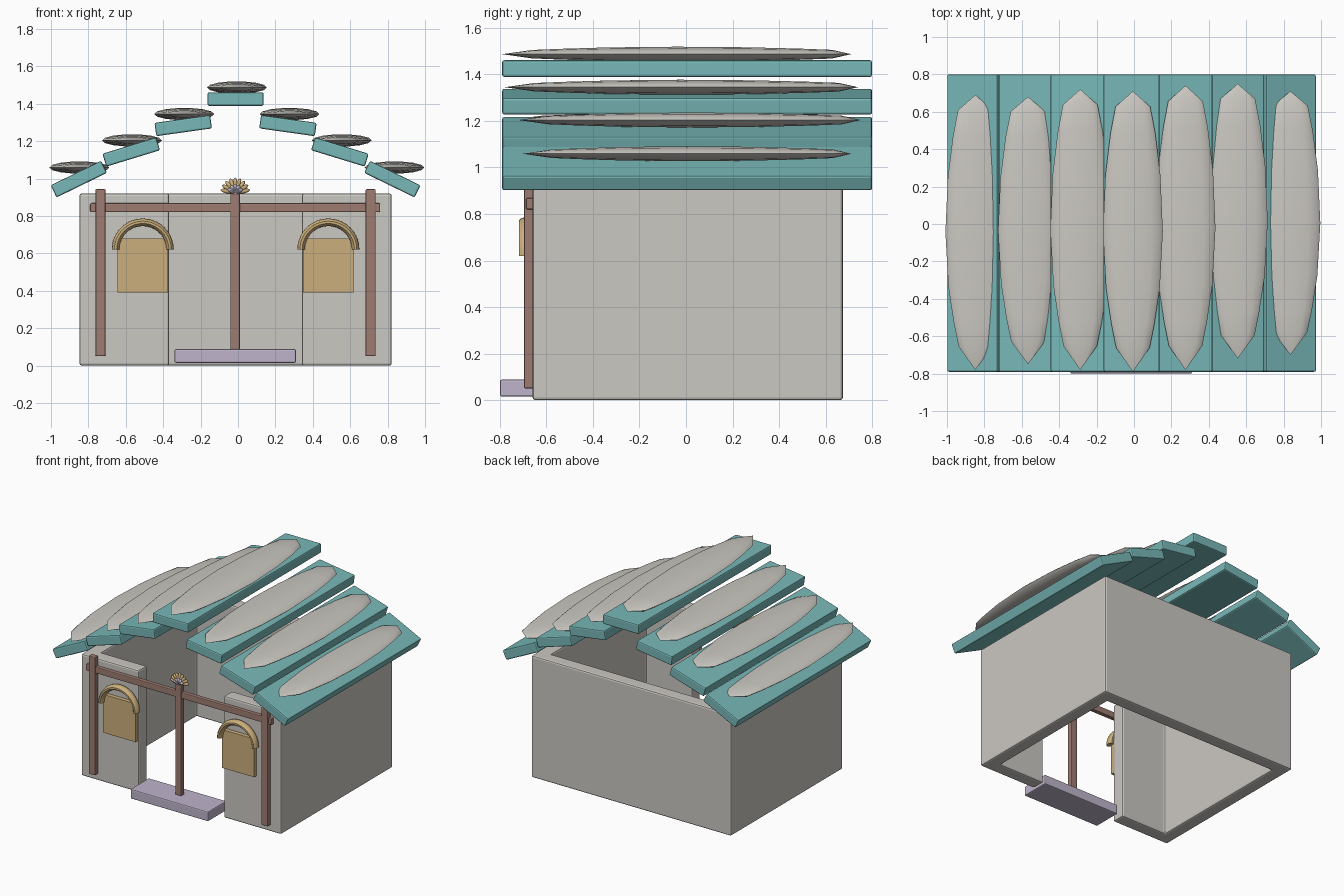
import bpy, bmesh, math
from mathutils import Matrix, Vector

cube = bpy.data.objects.get("Cube")
if cube:
    bpy.data.objects.remove(cube, do_unlink=True)


def material(name, rgb):
    m = bpy.data.materials.new(name)
    m.use_nodes = True
    m.diffuse_color = (*rgb, 1)
    m.node_tree.nodes["Principled BSDF"].inputs["Base Color"].default_value = (*rgb, 1)
    return m


PLASTER = material("plaster", (0.60, 0.58, 0.54))
TEAL = material("teal_plank", (0.19, 0.48, 0.48))
WOOD = material("brown_wood", (0.34, 0.20, 0.17))
GOLD = material("sandy_gold", (0.60, 0.43, 0.20))
LILAC = material("lilac_stone", (0.52, 0.46, 0.60))
MID = -0.013  # symmetry line of the building


def finish(bm, name, mat, bevel=0, smooth=None):
    bmesh.ops.recalc_face_normals(bm, faces=bm.faces)
    me = bpy.data.meshes.new(name)
    bm.to_mesh(me)
    bm.free()
    me.materials.append(mat)
    ob = bpy.data.objects.new(name, me)
    bpy.context.collection.objects.link(ob)
    if bevel:
        mod = ob.modifiers.new("soft_edges", "BEVEL")
        mod.width = bevel
        mod.segments = 2
    if smooth:
        bpy.ops.object.select_all(action="DESELECT")
        ob.select_set(True)
        bpy.context.view_layer.objects.active = ob
        bpy.ops.object.shade_smooth_by_angle(angle=math.radians(smooth))
    return ob


def box(name, mat, x, y, z, bevel=0.006, tilt=0):
    """Box from (low, high) ranges, tilted about its own y axis."""
    lo, hi = Vector((x[0], y[0], z[0])), Vector((x[1], y[1], z[1]))
    bm = bmesh.new()
    bmesh.ops.create_cube(bm, size=1, matrix=Matrix.Diagonal((*(hi - lo), 1)))
    ob = finish(bm, name, mat, bevel)
    ob.location = (lo + hi) / 2
    ob.rotation_euler.y = tilt
    return ob


def walls():
    """Open-fronted plan outline extruded upward."""
    half, gap, t, front, back = 0.835, 0.355, 0.1, -0.66, 0.675
    side = [(gap, front), (half, front), (half, back)]
    inner = [(half - t, back - t), (half - t, front + t), (gap, front + t)]
    plan = side + [(-x, y) for x, y in reversed(side)]
    plan += [(-x, y) for x, y in reversed(inner)] + inner
    bm = bmesh.new()
    face = bm.faces.new([bm.verts.new((x + MID, y, 0)) for x, y in plan])
    ext = bmesh.ops.extrude_face_region(bm, geom=[face])
    top = [v for v in ext["geom"] if isinstance(v, bmesh.types.BMVert)]
    bmesh.ops.translate(bm, verts=top, vec=(0, 0, 0.92))
    finish(bm, "walls", PLASTER, 0.012)


def arch(name, cx):
    """Half ring with an oval section above a window."""
    bm = bmesh.new()
    rings, sides = 20, 10
    loops = []
    for i in range(rings + 1):
        a = math.pi * i / rings
        loop = []
        for j in range(sides):
            b = math.tau * j / sides
            r = 0.146 + 0.02 * math.cos(b)
            loop.append(bm.verts.new((cx + r * math.cos(a), -0.69 + 0.03 * math.sin(b),
                                      0.62 + r * math.sin(a))))
        loops.append(loop)
    for p, q in zip(loops, loops[1:]):
        for j in range(sides):
            k = (j + 1) % sides
            bm.faces.new((p[j], p[k], q[k], q[j]))
    bm.faces.new(loops[0])
    bm.faces.new(loops[-1])
    finish(bm, name, GOLD, smooth=40)


def pad(name, cx, cz, y0, y1):
    """Long flattened pod with pointed ends."""
    shape = [(0.085, 0.56), (0.17, 0.72), (0.3, 0.9), (0.5, 1), (0.7, 0.92),
             (0.85, 0.75), (0.945, 0.58)]
    sides = 14
    bm = bmesh.new()
    loops = [[bm.verts.new((cx + 0.16 * w * math.cos(math.tau * j / sides), y0 + (y1 - y0) * t,
                            cz + 0.033 * w * math.sin(math.tau * j / sides)))
              for j in range(sides)] for t, w in shape]
    tips = [bm.verts.new((cx, y, cz)) for y in (y0, y1)]
    for j in range(sides):
        k = (j + 1) % sides
        for p, q in zip(loops, loops[1:]):
            bm.faces.new((p[j], p[k], q[k], q[j]))
        bm.faces.new((tips[0], loops[0][k], loops[0][j]))
        bm.faces.new((tips[1], loops[-1][j], loops[-1][k]))
    finish(bm, name, PLASTER, smooth=60)


def petals(name, mat, count, spread, length, width, y):
    """Fan of pointed petals around the top of the middle post."""
    bm = bmesh.new()
    for i in range(count):
        a = spread * (2 * i / (count - 1) - 1)
        m = (Matrix.Translation((MID - 0.002, y, 0.925)) @ Matrix.Rotation(a, 4, "Y")
             @ Matrix.Translation((0, 0, length / 2))
             @ Matrix.Diagonal((width, 0.014, length / 2, 1)))
        bmesh.ops.create_uvsphere(bm, u_segments=8, v_segments=4, radius=1, matrix=m)
    finish(bm, name, mat, smooth=50)


walls()
box("door_step", LILAC, (-0.34, 0.31), (-0.80, -0.58), (0.015, 0.088), 0.008)

# Timber frame, windows and arches
box("cross_beam", WOOD, (-0.79, 0.76), (-0.688, -0.655), (0.82, 0.868))
box("middle_post", WOOD, (-0.041, 0.011), (-0.694, -0.655), (0.085, 0.92))
for label, s in (("right", -1), ("left", 1)):
    px, wx = MID + s * 0.722, MID + s * 0.496
    box(label + "_post", WOOD, (px - 0.027, px + 0.027), (-0.696, -0.655), (0.05, 0.943))
    box(label + "_window", GOLD, (wx - 0.135, wx + 0.135), (-0.69, -0.65), (0.39, 0.68), 0.002)
    arch(label + "_window_arch", wx)

# Flower on the middle post
petals("flower_petals", GOLD, 9, math.radians(80), 0.082, 0.013, -0.675)
petals("flower_base", LILAC, 5, math.radians(65), 0.045, 0.012, -0.688)

# Stepped roof planks: offset, height, tilt in degrees
steps = [(0, 1.425, 0), (0.28, 1.283, 8), (0.558, 1.142, 17), (0.838, 0.997, 26)]
rows = [(-s * x, z, -s * a) for s in (1, -1) for x, z, a in steps if x or s == 1]
rows.sort()
ends = [(-0.78, 0.69), (-0.75, 0.68), (-0.78, 0.72), (-0.79, 0.71),
        (-0.78, 0.74), (-0.72, 0.75), (-0.70, 0.71)]
for n, ((x, z, a), (y0, y1)) in enumerate(zip(rows, ends), 1):
    cx = x + MID
    box(f"roof_plank_{n}", TEAL, (cx - 0.15, cx + 0.15), (-0.79, 0.80),
        (z - 0.036, z + 0.036), 0.009, math.radians(a))
    pad(f"roof_pad_{n}", x * 1.005 - 0.006, z + 0.062, y0, y1)
